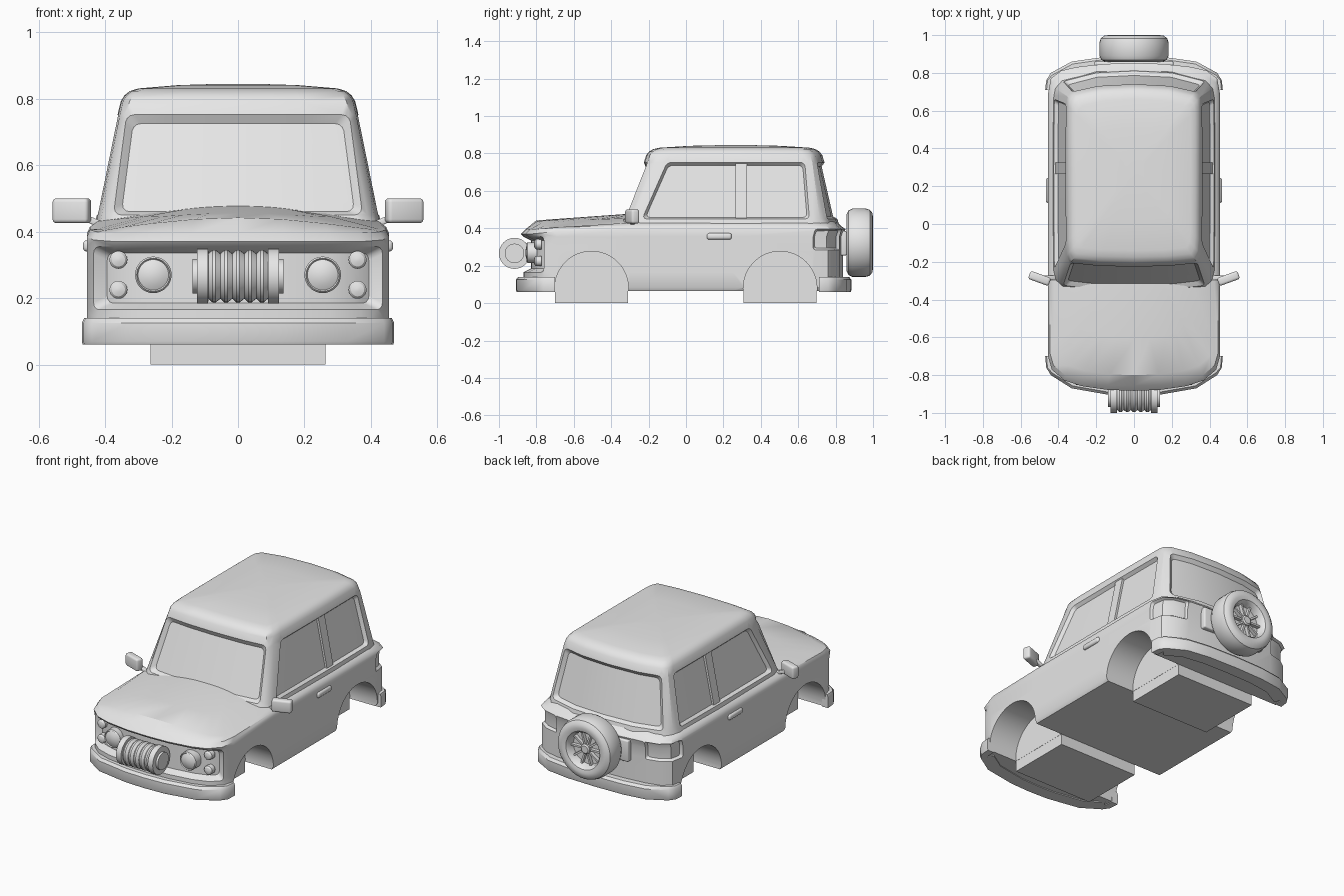
import bpy, bmesh, math
from mathutils import Matrix, Vector

cube = bpy.data.objects.get("Cube")
if cube:
    bpy.data.objects.remove(cube)

grey = bpy.data.materials.new("plain_grey")
grey.use_nodes = True
grey.diffuse_color = (0.8, 0.8, 0.8, 1)
grey.node_tree.nodes["Principled BSDF"].inputs["Base Color"].default_value = (0.8, 0.8, 0.8, 1)


def activate(ob):
    bpy.ops.object.select_all(action='DESELECT')
    ob.select_set(True)
    bpy.context.view_layer.objects.active = ob


def finish(bm, name, mirror=False, smooth=True):
    """Turn a bmesh into an object, optionally doubled across x = 0."""
    if mirror:
        dup = bmesh.ops.duplicate(bm, geom=bm.verts[:] + bm.edges[:] + bm.faces[:])["geom"]
        for v in dup:
            if isinstance(v, bmesh.types.BMVert):
                v.co.x *= -1
    bmesh.ops.recalc_face_normals(bm, faces=bm.faces[:])
    me = bpy.data.meshes.new(name)
    bm.to_mesh(me)
    bm.free()
    me.materials.append(grey)
    ob = bpy.data.objects.new(name, me)
    bpy.context.collection.objects.link(ob)
    if smooth:
        activate(ob)
        bpy.ops.object.shade_smooth_by_angle(angle=math.radians(32))
    return ob


def loft(bm, rings, close=True):
    """Skin closed rings and cap both ends; returns faces by row and column."""
    rows = [[bm.verts.new(p) for p in r] for r in rings]
    n = len(rows[0])
    faces = [[bm.faces.new((a[k], a[(k + 1) % n], b[(k + 1) % n], b[k])) for k in range(n)]
             for a, b in zip(rows, rows[1:])]
    if close:
        bm.faces.new(rows[0])
        bm.faces.new(rows[-1])
    bmesh.ops.recalc_face_normals(bm, faces=bm.faces[:])
    return faces


def whole(half):
    return half + [(-x, y, z) for x, y, z in half[-2:0:-1]]


def recess(bm, faces, thickness, depth, radius):
    """Sink a patch of faces and round the corners of its rim."""
    rim = bmesh.ops.inset_region(bm, faces=faces, thickness=thickness, depth=-depth,
                                 use_even_offset=True, use_boundary=True)["faces"]
    rim = set(rim)
    corners = [e for e in {e for f in rim for e in f.edges}
               if len(e.link_faces) == 2 and all(f in rim for f in e.link_faces)
               and e.calc_face_angle() > 0.7]
    bmesh.ops.bevel(bm, geom=corners, offset=radius, segments=3, profile=0.5,
                    affect='EDGES', clamp_overlap=True)


def box(bm, size, centre, rot=None, bevel=0.0):
    m = Matrix.Translation(centre) @ (rot or Matrix()) @ Matrix.Diagonal((*size, 1))
    verts = bmesh.ops.create_cube(bm, size=1, matrix=m)["verts"]
    if bevel:
        edges = list({e for v in verts for e in v.link_edges})
        bmesh.ops.bevel(bm, geom=edges, offset=bevel, segments=3, profile=0.5, affect='EDGES')


def lathe(bm, profile, axis, centre, sides=32):
    """Spin (radius, distance) points about the x or y axis."""
    rings = []
    for r, d in profile:
        ring = []
        for i in range(sides):
            a = 2 * math.pi * i / sides
            u, w = r * math.cos(a), r * math.sin(a)
            ring.append(Vector((d, u, w) if axis == 'x' else (u, d, w)) + Vector(centre))
        rings.append(ring)
    loft(bm, rings)


# Lower body: plan outline stacked upward, then rolled over into the bonnet
OUTLINE = [(0, -.87), (.14, -.865), (.28, -.845), (.37, -.815), (.435, -.76), (.455, -.69),
           (.455, -.3), (.455, .25), (.455, .68), (.44, .76), (.385, .80), (.3, .82),
           (.15, .835), (0, .84)]


def clamp(t):
    return max(0.0, min(1.0, t))


def bonnet(x, y):
    return .477 - .035 * clamp((-y - .35) / .43) - .045 * (x / .42) ** 2


def body_ring(sx, sy, z=None, drop=0):
    half = []
    for x, y in OUTLINE:
        front = clamp((-y - .6) / .2)
        px, py = x * sx, y * sy
        half.append((px, py, bonnet(px, py) if z is None else z - drop * front))
    return whole(half)


bm = bmesh.new()
rows = loft(bm, [body_ring(.975, .985, .065), body_ring(1, 1, .085), body_ring(1, 1, .165),
                 body_ring(1, 1, .285), body_ring(1, 1, .355), body_ring(1, 1.015, .395, .025),
                 body_ring(.98, .985, .414, .018), body_ring(.93, .92), body_ring(.6, .7),
                 body_ring(.3, .36)])
n = len(rows[0])
grille = [rows[r][c] for r in (2, 3) for k in range(4) for c in (k, n - 1 - k)]
lamps_left = [rows[r][k] for r in (3, 4) for k in (8, 9, 10)]
lamps_right = [rows[r][n - 1 - k] for r in (3, 4) for k in (8, 9, 10)]
recess(bm, grille, .02, .04, .02)
recess(bm, lamps_left, .01, .015, .01)
recess(bm, lamps_right, .01, .015, .01)
body = finish(bm, "lower_body", smooth=False)

# Wheel arches cut into the sides
ARCHES = (-.505, .503)
bm = bmesh.new()
for y in ARCHES:
    for side in (-1, 1):
        m = Matrix.Translation((side * .4325, y, .08)) @ Matrix.Rotation(math.pi / 2, 4, 'Y')
        bmesh.ops.create_cone(bm, cap_ends=True, segments=48, radius1=.197, radius2=.197,
                              depth=.335, matrix=m)
cutter = finish(bm, "arch_cutter", smooth=False)
cutter.hide_render = True
mod = body.modifiers.new("arches", 'BOOLEAN')
mod.operation, mod.solver, mod.object = 'DIFFERENCE', 'EXACT', cutter
activate(body)
bpy.ops.object.modifier_apply(modifier=mod.name)
bpy.data.objects.remove(cutter)
bpy.ops.object.shade_smooth_by_angle(angle=math.radians(32))

# Blocks between the wheels
bm = bmesh.new()
for y in ARCHES:
    box(bm, (.528, .392, .16), (0, y, .08))
finish(bm, "axle_blocks", smooth=False)

# Cabin: outline at the belt and at the window tops, then the domed roof
BELT = [(0, -.35), (.2, -.345), (.375, -.325), (.41, -.29), (.422, -.235), (.425, .295),
        (.422, .66), (.412, .715), (.375, .755), (.2, .80), (0, .81)]
HEAD = [(0, -.225), (.19, -.22), (.335, -.205), (.355, -.165), (.36, -.10), (.362, .295),
        (.36, .635), (.352, .675), (.325, .70), (.19, .73), (0, .74)]


def wall_ring(z):
    t = (z - .45) / .305
    return whole([(a[0] + (b[0] - a[0]) * t, a[1] + (b[1] - a[1]) * t, z)
                  for a, b in zip(BELT, HEAD)])


def roof_ring(s, z):
    return whole([(x * s, .27 + (y - .27) * s, z) for x, y in HEAD])


bm = bmesh.new()
rows = loft(bm, [wall_ring(.40), wall_ring(.45), wall_ring(.752), roof_ring(.975, .792),
                 roof_ring(.945, .81), roof_ring(.9, .823), roof_ring(.83, .831),
                 roof_ring(.5, .841), roof_ring(.15, .845)])
glass = rows[1]
n = len(glass)
recess(bm, [glass[c] for k in (0, 1) for c in (k, n - 1 - k)], .02, .022, .02)
recess(bm, [glass[c] for k in (8, 9) for c in (k, n - 1 - k)], .018, .02, .02)
recess(bm, [glass[k] for k in (4, 5)], .012, .02, .02)
recess(bm, [glass[n - 1 - k] for k in (4, 5)], .012, .02, .02)
finish(bm, "cabin")

# Window pillars
bm = bmesh.new()
box(bm, (.024, .06, .30), (.374, .295, .6), Matrix.Rotation(-.2, 4, 'Y'))
finish(bm, "window_pillars", mirror=True, smooth=False)


# Bumpers: curved bars that wrap around the corners
def bumper(name, half):
    pts = half + [(-x, y) for x, y in half[-1:0:-1]][::1]
    pts = [(-x, y) for x, y in half[:0:-1]] + half
    b = bmesh.new()
    section = [(.91, .06), (.995, .06), (1, .07), (1, .125), (.985, .14), (.91, .14)]
    loft(b, [[(x * s, y * s if abs(x) < .45 else y, z) for s, z in section] for x, y in pts])
    finish(b, name)


bumper("front_bumper", [(0, -.91), (.13, -.905), (.33, -.87), (.44, -.80), (.465, -.76), (.47, -.70)])
bumper("rear_bumper", [(0, .885), (.19, .88), (.33, .86), (.44, .80), (.465, .76), (.47, .71)])

# Headlamps and small side lamps
bm = bmesh.new()
lathe(bm, [(.055, 0), (.055, -.05), (.05, -.056), (.046, -.05), (.03, -.058), (.008, -.062)],
      'y', (.255, -.797, .27))
for z in (.315, .225):
    lathe(bm, [(.027, 0), (.027, -.03), (.02, -.038), (.006, -.042)], 'y', (.36, -.772, z), 20)
finish(bm, "headlamps", mirror=True)

# Winch with ribbed drum
profile = [(.052, -.137), (.052, -.124), (.083, -.124), (.083, -.09)]
for i in range(5):
    x = -.09 + .036 * i
    profile += [(.068, x + .001), (.079, x + .013), (.079, x + .023)]
profile += [(.068, .09), (.083, .09), (.083, .124), (.052, .124), (.052, .137)]
bm = bmesh.new()
lathe(bm, profile, 'x', (0, -.917, .266))
box(bm, (.2, .1, .06), (0, -.85, .266))
finish(bm, "winch")

# Door mirrors and handles
bm = bmesh.new()
box(bm, (.115, .045, .075), (.5, -.288, .463), Matrix.Rotation(.35, 4, 'Z'), .012)
box(bm, (.075, .025, .02), (.438, -.285, .432), Matrix.Rotation(-.4, 4, 'Y'), .005)
finish(bm, "door_mirrors", mirror=True)
bm = bmesh.new()
box(bm, (.03, .132, .034), (.452, .178, .357), None, .012)
finish(bm, "door_handles", mirror=True)

# Spare wheel on its mount
bm = bmesh.new()
box(bm, (.42, .06, .13), (0, .83, .32), None, .008)
finish(bm, "spare_mount")
bm = bmesh.new()
lathe(bm, [(.06, .858), (.15, .858), (.172, .868), (.183, .89), (.183, .96), (.176, .983),
           (.158, .997), (.135, 1.0), (.115, .995), (.104, .982), (.098, .945), (.01, .945)],
      'y', (0, 0, .323), 40)
finish(bm, "spare_tyre")
bm = bmesh.new()
lathe(bm, [(.03, .94), (.03, .972), (.022, .978), (.005, .978)], 'y', (0, 0, .323), 20)
for i in range(10):
    spin = Matrix.Rotation(i * math.pi / 5, 4, 'Y')
    box(bm, (.075, .022, .011), Vector((0, .955, .323)) + spin @ Vector((.062, 0, 0)), spin)
finish(bm, "spare_rim")
